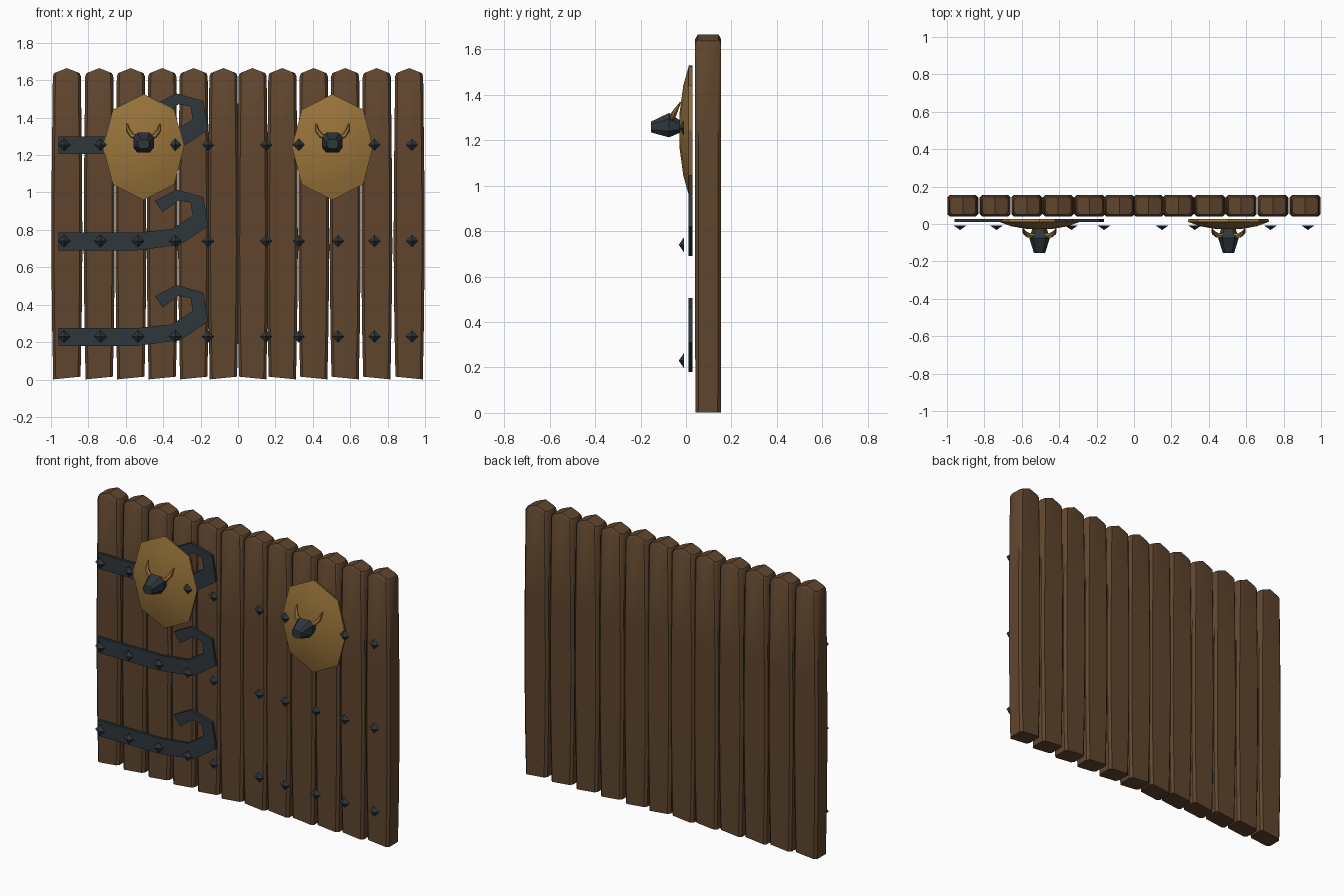
import bpy, bmesh, math
from mathutils import Vector

cube = bpy.data.objects.get("Cube")
if cube:
    bpy.data.objects.remove(cube, do_unlink=True)


def material(name, rgb):
    m = bpy.data.materials.new(name)
    m.use_nodes = True
    m.diffuse_color = (*rgb, 1)
    bsdf = next(n for n in m.node_tree.nodes if n.type == 'BSDF_PRINCIPLED')
    bsdf.inputs["Base Color"].default_value = (*rgb, 1)
    bsdf.inputs["Roughness"].default_value = 0.8
    return m


WOOD = material("brown_wood", (0.115, 0.06, 0.027))
IRON = material("dark_iron", (0.028, 0.038, 0.046))
GOLD = material("dull_gold", (0.32, 0.175, 0.042))


def finish(name, bm, mat, smooth=None):
    bmesh.ops.recalc_face_normals(bm, faces=bm.faces)
    me = bpy.data.meshes.new(name)
    bm.to_mesh(me)
    bm.free()
    me.materials.append(mat)
    ob = bpy.data.objects.new(name, me)
    bpy.context.collection.objects.link(ob)
    if smooth:
        bpy.ops.object.select_all(action='DESELECT')
        ob.select_set(True)
        bpy.context.view_layer.objects.active = ob
        bpy.ops.object.shade_smooth_by_angle(angle=math.radians(smooth))
    return ob


def loft(bm, rings, cap_start=True, cap_end=True):
    """Skin a list of point rings of equal length."""
    vs = [[bm.verts.new(p) for p in r] for r in rings]
    n = len(vs[0])
    for a, b in zip(vs, vs[1:]):
        for i in range(n):
            j = (i + 1) % n
            bm.faces.new((a[i], a[j], b[j], b[i]))
    if cap_start:
        bm.faces.new(vs[0])
    if cap_end:
        bm.faces.new(vs[-1])
    return vs


# Planks: bulging boards with chamfered edges and a low pointed top
def plank(name, cx, side):
    cy, c = 0.0975, 0.014

    def ring(z, hw, hd, tilt=0, peak=0):
        half = [(0, -hd), (hw - c, -hd), (hw, -hd + c), (hw, hd - c), (hw - c, hd)]
        pts = half + [(-x, -y) for x, y in half]
        return [(cx + x, cy + y, z + tilt * x + peak * (1 - abs(x) / hw)) for x, y in pts]

    bm = bmesh.new()
    rings = [ring(0.008, 0.073, 0.056, -side * 0.1),
             ring(0.3, 0.079, 0.057),
             ring(0.7, 0.083, 0.0575),
             ring(1.1, 0.081, 0.0575),
             ring(1.62, 0.075, 0.057, peak=0.026),
             ring(1.638, 0.068, 0.046, peak=0.027)]
    top = loft(bm, rings, cap_end=False)[-1]
    bm.faces.new(top[:6])
    bm.faces.new(top[5:] + top[:1])
    finish(name, bm, WOOD, 35)


for side, label in ((-1, "right"), (1, "left")):
    for i, x in enumerate((0.078, 0.237, 0.405, 0.573, 0.742, 0.915)):
        plank(f"plank_{label}_{i + 1}", side * x, side)

# Hooked hinge straps on the model's right leaf
HOOK_OUTER = [(-0.96, -0.05), (-0.54, -0.05), (-0.31, -0.02), (-0.16, 0.08),
              (-0.185, 0.235), (-0.33, 0.275), (-0.445, 0.215)]
HOOK_INNER = [(-0.96, 0.045), (-0.54, 0.045), (-0.355, 0.065), (-0.243, 0.135),
              (-0.253, 0.205), (-0.318, 0.217), (-0.402, 0.155)]
ROWS = (0.23, 0.74, 1.255)
for n, z in enumerate(ROWS):
    bm = bmesh.new()
    loft(bm, [[(ax, 0.012, z + az), (bx, 0.012, z + bz), (bx, 0.028, z + bz), (ax, 0.028, z + az)]
              for (ax, az), (bx, bz) in zip(HOOK_OUTER, HOOK_INNER)])
    finish(f"hinge_strap_{n + 1}", bm, IRON)

# Diamond studs in three rows
for n, z in enumerate(ROWS):
    for side, xs in ((-1, (0.16, 0.335, 0.535, 0.735, 0.93)),
                     (1, (0.15, 0.325, 0.535, 0.73, 0.93))):
        for i, x in enumerate(xs):
            bm = bmesh.new()
            base = [bm.verts.new((side * x + dx, -0.009, z + dz))
                    for dx, dz in ((0.033, 0), (0, 0.033), (-0.033, 0), (0, -0.033))]
            tip = bm.verts.new((side * x, -0.032, z))
            bm.faces.new(base)
            for k in range(4):
                bm.faces.new((base[k], base[(k + 1) % 4], tip))
            label = "left" if side > 0 else "right"
            finish(f"stud_{label}_{n + 1}_{i + 1}", bm, IRON)


# Shields: eight-sided shallow domes
def shield(name, cx):
    cz = 1.243

    def ring(y, s):
        return [(cx + s * 0.217 * math.cos(a) * (1.07 if k % 2 else 1), y,
                 cz + s * 0.283 * math.sin(a))
                for k, a in enumerate(math.tau * k / 8 for k in range(8))]

    bm = bmesh.new()
    loft(bm, [ring(0.028, 0.98), ring(0.012, 1), ring(-0.012, 0.7), ring(-0.028, 0.28)])
    finish(name, bm, GOLD, 25)


# Bull heads: tapered eight-sided muzzles
def head(name, cx):
    bm = bmesh.new()

    def ring(y, hx, z0, z1):
        zc, hz = (z0 + z1) / 2, (z1 - z0) / 2
        return [(cx + hx * u, y, zc + hz * v) for u, v in
                ((1, -.5), (1, .5), (.6, 1), (-.6, 1), (-1, .5), (-1, -.5), (-.6, -1), (.6, -1))]

    loft(bm, [ring(-0.022, 0.038, 1.235, 1.285), ring(-0.075, 0.055, 1.213, 1.32),
              ring(-0.155, 0.03, 1.235, 1.282)])
    finish(name, bm, IRON)


# Horns: tapered six-sided tubes curving up and back
def horn(name, cx, side):
    path = [Vector((cx + side * x, y, z)) for x, y, z in
            ((0.03, -0.062, 1.297), (0.06, -0.06, 1.303), (0.08, -0.047, 1.328), (0.088, -0.024, 1.368))]
    rings = []
    for i, (p, r) in enumerate(zip(path, (0.013, 0.014, 0.011, 0.003))):
        d = (path[min(i + 1, 3)] - path[max(i - 1, 0)]).normalized()
        u = d.cross(Vector((0, 1, 0))).normalized()
        v = d.cross(u)
        rings.append([p + r * (u * math.cos(a) + v * math.sin(a))
                      for a in (math.tau * k / 6 for k in range(6))])
    bm = bmesh.new()
    loft(bm, rings)
    finish(name, bm, GOLD, 50)


for label, cx in (("right", -0.505), ("left", 0.505)):
    shield(f"shield_{label}", cx)
    head(f"bull_head_{label}", cx)
    horn(f"horn_{label}_outer", cx, math.copysign(1, cx))
    horn(f"horn_{label}_inner", cx, -math.copysign(1, cx))
